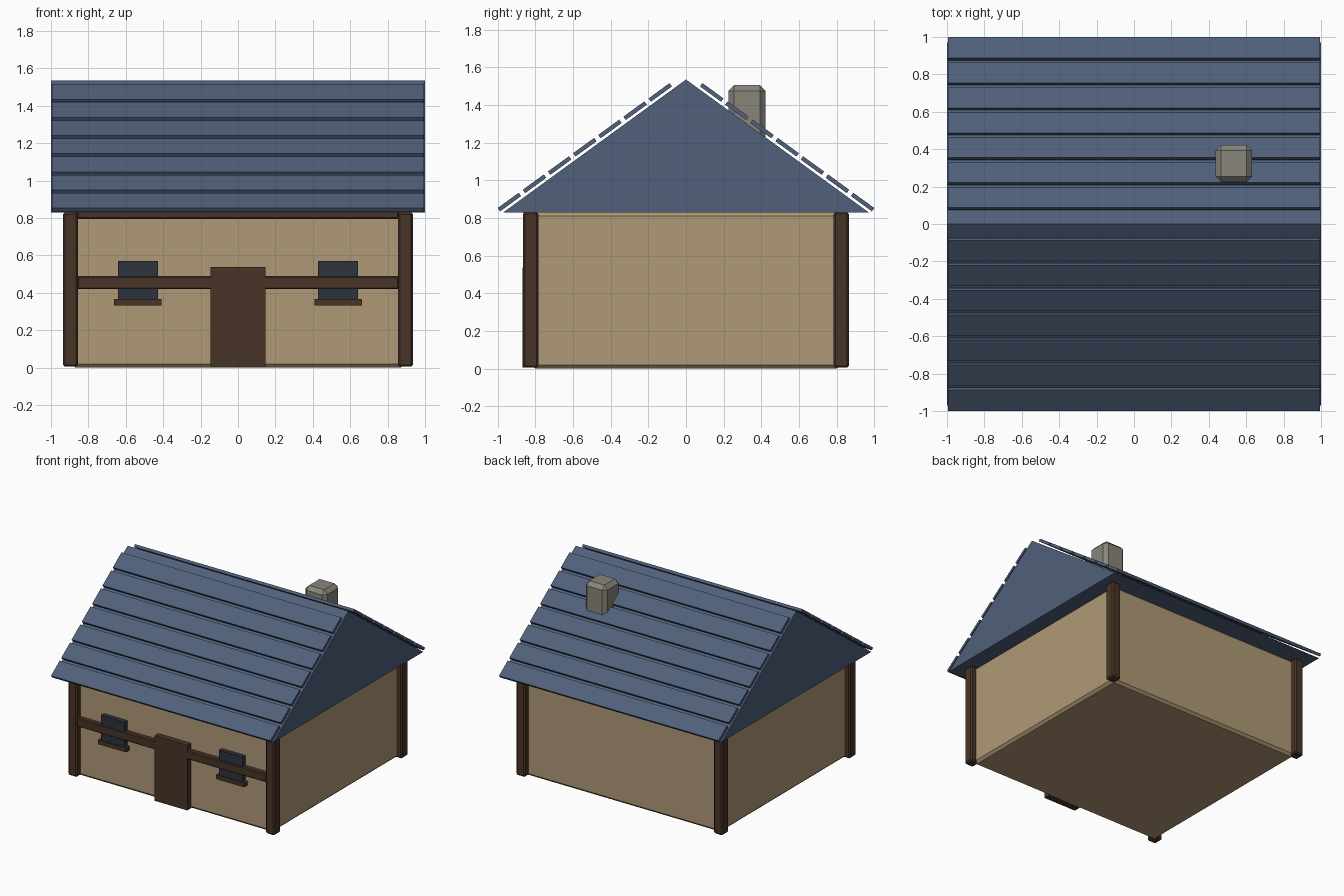
import bpy, bmesh, math
from mathutils import Matrix

if "Cube" in bpy.data.objects:
    bpy.data.objects.remove(bpy.data.objects["Cube"])


def material(name, rgb):
    m = bpy.data.materials.new(name)
    m.diffuse_color = (*rgb, 1)
    m.use_nodes = True
    m.node_tree.nodes["Principled BSDF"].inputs["Base Color"].default_value = m.diffuse_color
    return m


WALL = material("plaster", (0.43, 0.32, 0.18))
WOOD = material("dark_wood", (0.065, 0.034, 0.020))
ROOF = material("slate", (0.080, 0.115, 0.195))
GLASS = material("dark_glass", (0.026, 0.034, 0.048))
STONE = material("stone", (0.25, 0.235, 0.195))


def finish(name, bm, mat):
    bmesh.ops.recalc_face_normals(bm, faces=bm.faces)
    me = bpy.data.meshes.new(name)
    bm.to_mesh(me)
    bm.free()
    me.materials.append(mat)
    ob = bpy.data.objects.new(name, me)
    bpy.context.collection.objects.link(ob)
    return ob


def box(name, x, y, z, mat, bevel=0):
    """Box from (min, max) ranges, with optional chamfered edges."""
    bm = bmesh.new()
    bmesh.ops.create_cube(bm, size=1)
    for v in bm.verts:
        v.co = [sum(r) / 2 + c * (r[1] - r[0]) for c, r in zip(v.co, (x, y, z))]
    if bevel:
        bmesh.ops.bevel(bm, geom=bm.edges[:], offset=bevel, segments=1, affect='EDGES')
    return finish(name, bm, mat)


# Walls
box("walls", (-0.89, 0.89), (-0.82, 0.82), (0, 0.83), WALL, 0.02)

# Corner posts
for sx in (-1, 1):
    for sy in (-1, 1):
        cx, cy = sx * 0.895, sy * 0.825
        box("corner_post", (cx - 0.04, cx + 0.04), (cy - 0.041, cy + 0.041),
            (0.005, 0.83), WOOD, 0.01)

# Front beams
box("middle_beam", (-0.86, 0.86), (-0.862, -0.80), (0.42, 0.49), WOOD, 0.007)
box("top_beam", (-0.86, 0.86), (-0.862, -0.80), (0.795, 0.865), WOOD, 0.007)

# Door
box("door", (-0.148, 0.148), (-0.868, -0.80), (0.005, 0.538), WOOD)

# Windows and sills
for cx in (-0.535, 0.535):
    box("window", (cx - 0.107, cx + 0.107), (-0.857, -0.80), (0.35, 0.57), GLASS)
    box("window_sill", (cx - 0.127, cx + 0.127), (-0.868, -0.80), (0.332, 0.366), WOOD)

# Roof body: triangular prism
HALF, EAVE, RIDGE = 0.97, 0.83, 1.535
bm = bmesh.new()
tri = bm.faces.new([bm.verts.new((-1, y, z)) for y, z in
                    ((-HALF, EAVE), (HALF, EAVE), (0, RIDGE))])
ext = bmesh.ops.extrude_face_region(bm, geom=[tri], use_keep_orig=True)
moved = [v for v in ext["geom"] if isinstance(v, bmesh.types.BMVert)]
bmesh.ops.translate(bm, verts=moved, vec=(2, 0, 0))
finish("roof_body", bm, ROOF)

# Roof planks floating just above each slope
slope = (RIDGE - EAVE) / HALF
angle = math.atan(slope)
for side in (-1, 1):
    for i in range(7):
        y = 0.1367 + 0.1335 * i
        plank = box("roof_plank", (-0.995, 0.995), (-0.069, 0.069), (-0.011, 0.011), ROOF)
        plank.matrix_world = (Matrix.Translation((0, side * y, RIDGE - slope * y + 0.031))
                              @ Matrix.Rotation(-side * angle, 4, 'X'))

# Chimney
box("chimney", (0.435, 0.632), (0.225, 0.422), (1.1, 1.505), STONE, 0.03)
